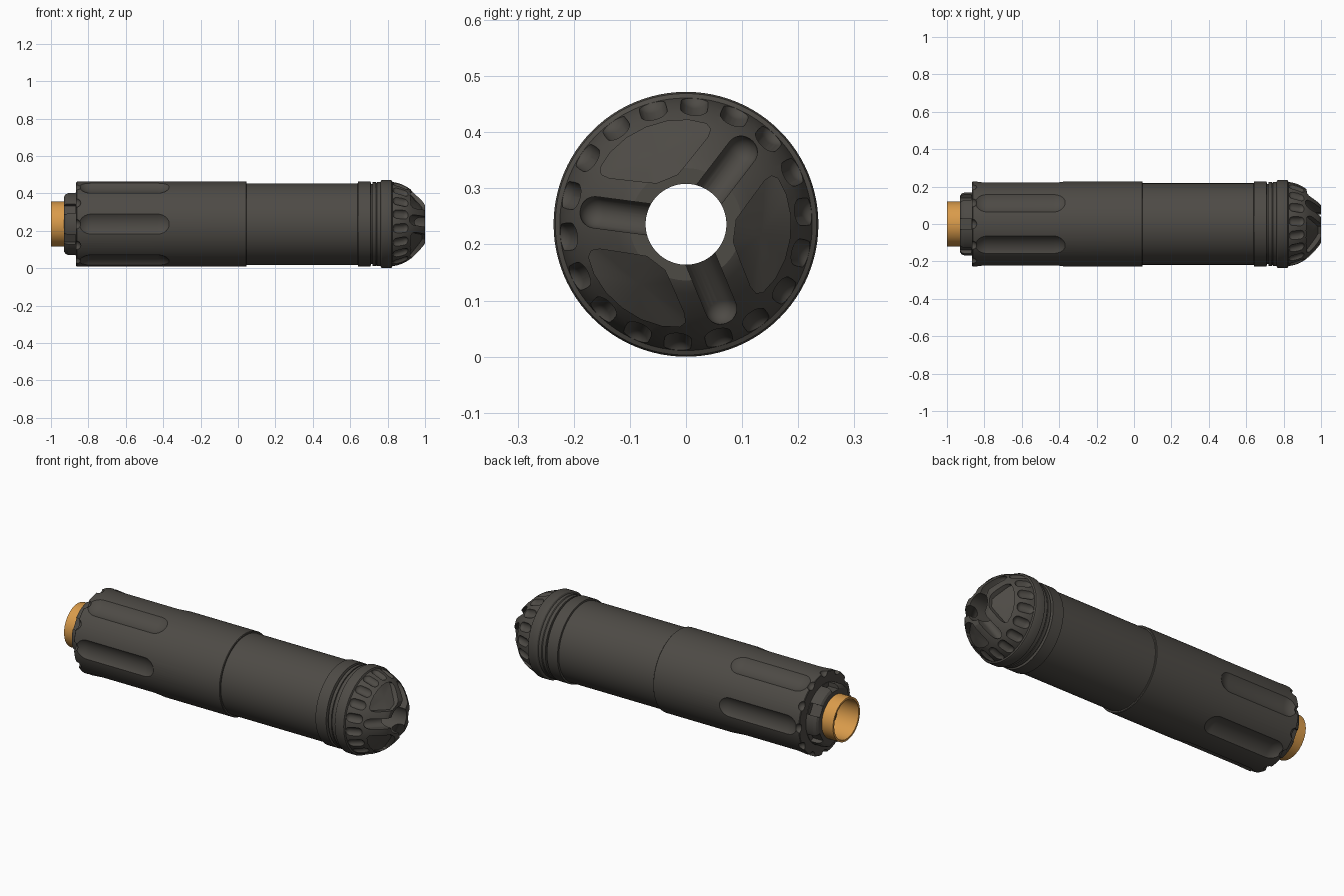
import bpy, bmesh, math
from mathutils import Vector

AXIS_Z = 0.236
SEGMENTS = 96

cube = bpy.data.objects.get("Cube")
if cube:
    bpy.data.objects.remove(cube, do_unlink=True)


def material(name, color):
    m = bpy.data.materials.new(name)
    m.use_nodes = True
    m.diffuse_color = color
    m.node_tree.nodes["Principled BSDF"].inputs["Base Color"].default_value = color
    return m


dark = material("dark_grey", (0.075, 0.069, 0.060, 1))
brass = material("brass", (0.70, 0.33, 0.07, 1))


def polar(x, r, degrees):
    a = math.radians(degrees)
    return Vector((x, r * math.cos(a), r * math.sin(a)))


def finish(bm, name, mat):
    bmesh.ops.recalc_face_normals(bm, faces=bm.faces)
    mesh = bpy.data.meshes.new(name)
    bm.to_mesh(mesh)
    bm.free()
    mesh.materials.append(mat)
    ob = bpy.data.objects.new(name, mesh)
    ob.location.z = AXIS_Z
    bpy.context.collection.objects.link(ob)
    return ob


def revolve(name, profile, mat):
    """Closed (x, radius) profile turned about the long axis."""
    bm = bmesh.new()
    rings = [[bm.verts.new(polar(x, r, 360 * i / SEGMENTS)) for x, r in profile]
             for i in range(SEGMENTS)]
    n = len(profile)
    for i in range(SEGMENTS):
        a, b = rings[i], rings[(i + 1) % SEGMENTS]
        for j in range(n):
            k = (j + 1) % n
            bm.faces.new((a[j], a[k], b[k], b[j]))
    return finish(bm, name, mat)


def add_hull(bm, points):
    verts = [bm.verts.new(p) for p in points]
    res = bmesh.ops.convex_hull(bm, input=verts)
    loose = [v for v in res["geom_interior"] if isinstance(v, bmesh.types.BMVert)]
    bmesh.ops.delete(bm, geom=loose, context="VERTS")


def ball(center, radius, u=24, v=16):
    """Points on a sphere, used as hull input."""
    tmp = bmesh.new()
    bmesh.ops.create_uvsphere(tmp, u_segments=u, v_segments=v, radius=radius)
    pts = [p.co + center for p in tmp.verts]
    tmp.free()
    return pts


def cut(ob, bm):
    cutter = finish(bm, ob.name + "_cutter", dark)
    cutter.hide_render = True
    mod = ob.modifiers.new("cut", "BOOLEAN")
    mod.operation = "DIFFERENCE"
    mod.solver = "EXACT"
    mod.use_self = True
    mod.object = cutter
    bpy.context.view_layer.objects.active = ob
    bpy.ops.object.modifier_apply(modifier=mod.name)
    bpy.data.objects.remove(cutter, do_unlink=True)


BORE = 0.072

# Brass thread insert at the rear
insert = revolve("thread_insert", [(-1, 0.109), (-1, 0.12), (-0.87, 0.12), (-0.87, 0.109)], brass)

# Castellated locking collar
collar = revolve("lock_collar", [
    (-0.93, 0.119), (-0.93, 0.150), (-0.923, 0.161), (-0.908, 0.168),
    (-0.86, 0.168), (-0.86, 0.119)], dark)
bm = bmesh.new()
for k in range(6):
    a = 30 + 60 * k
    side = polar(0, 0.03, a + 90)
    add_hull(bm, [polar(x, r, a) + s * side
                  for x in (-0.95, -0.868) for r in (0.142, 0.2) for s in (-1, 1)])
cut(collar, bm)

# Rear sleeve with six long flutes and scalloped rim
sleeve = revolve("rear_sleeve", [
    (-0.865, 0.112), (-0.865, 0.225), (-0.862, 0.228), (0.043, 0.228), (0.046, 0.225),
    (0.046, BORE), (-0.6, BORE), (-0.6, 0.112)], dark)
bm = bmesh.new()
for k in range(6):
    add_hull(bm, [p for x in (-0.785, -0.43)
                  for p in ball(polar(x, 0.306, 60 * k), 0.1, 48, 32)])
for k in range(12):
    add_hull(bm, ball(polar(-0.867, 0.232, 30 * k), 0.027))
cut(sleeve, bm)

# Plain front tube with two raised bands
tube = revolve("front_tube", [
    (0.046, BORE), (0.046, 0.218), (0.64, 0.218), (0.642, 0.227), (0.708, 0.227),
    (0.712, 0.214), (0.718, 0.214), (0.72, 0.224), (0.738, 0.224), (0.738, BORE)], dark)

# Domed end cap
cap = revolve("end_cap", [
    (0.738, BORE), (0.738, 0.219), (0.744, 0.225), (0.762, 0.225), (0.766, 0.233),
    (0.771, 0.236), (0.815, 0.236), (0.822, 0.233), (0.826, 0.225), (0.85, 0.221),
    (0.875, 0.213), (0.9, 0.201), (0.925, 0.184), (0.945, 0.166), (0.965, 0.146),
    (0.985, 0.123), (0.995, 0.110), (1.0, 0.100), (1.0, BORE)], dark)
bm = bmesh.new()
# ring of thumb scallops
for k in range(18):
    a = 6 + 20 * k
    add_hull(bm, [p for x, r in ((0.853, 0.232), (0.893, 0.216))
                  for p in ball(polar(x, r, a), 0.027)])


def floor_x(r):
    return 0.975 - (r - 0.10) * 0.85


# three round-bottomed channels with three wide pockets between them
right_half = [(0.09, 13), (0.107, 22.6), (0.16, 36.5), (0.175, 37), (0.183, 34),
              (0.186, 24), (0.187, 12)]
outline = right_half + [(0.187, 0)] + [(r, -a) for r, a in reversed(right_half)]
for k in range(3):
    a = 52.5 + 120 * k
    pts = []
    for x, r in ((0.985, 0.058), (0.922, 0.163)):
        b = ball(polar(x, r, a), 0.028)
        pts += b + [p + Vector((0.2, 0, 0)) for p in b]
    add_hull(bm, pts)
    mid = a + 60
    low = [bm.verts.new(polar(floor_x(r), r, mid + t)) for r, t in outline]
    top = [bm.verts.new(polar(1.15, r, mid + t)) for r, t in outline]
    hub = bm.verts.new(polar(floor_x(0.135), 0.135, mid))
    bm.faces.new(top)
    for i in range(len(low)):
        j = (i + 1) % len(low)
        bm.faces.new((low[i], low[j], top[j], top[i]))
        bm.faces.new((low[j], low[i], hub))
cut(cap, bm)

# Smooth shading with sharp edges kept
bpy.ops.object.select_all(action="DESELECT")
for ob in (insert, collar, sleeve, tube, cap):
    ob.select_set(True)
bpy.context.view_layer.objects.active = cap
bpy.ops.object.shade_smooth_by_angle(angle=math.radians(25))
